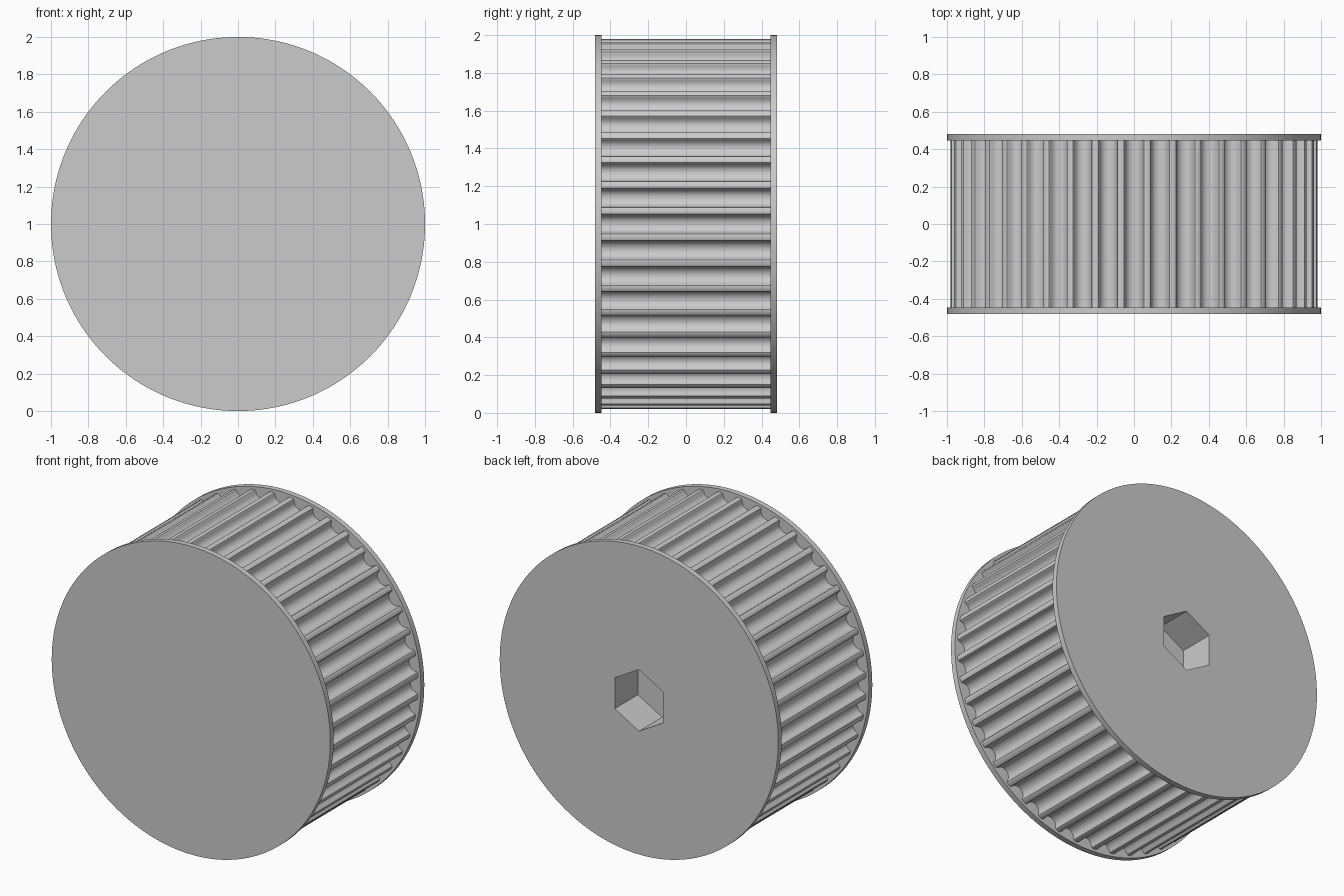
import bpy
import bmesh
from math import pi, sin, cos, sqrt

if "Cube" in bpy.data.objects:
    bpy.data.objects.remove(bpy.data.objects["Cube"], do_unlink=True)

TEETH = 44
MM = 1 / 14             # millimetres to model units
DRUM_R = 13.75 * MM
HALF_WIDTH = 6.75 * MM
FLANGE_T = 0.5 * MM
INNER = HALF_WIDTH - FLANGE_T
POCKET_R = 0.2
POCKET_DEPTH = 0.237

grey = bpy.data.materials.new("plain grey")
grey.use_nodes = True
grey.diffuse_color = (0.6, 0.6, 0.6, 1)
grey.node_tree.nodes["Principled BSDF"].inputs["Base Color"].default_value = (0.6, 0.6, 0.6, 1)


def prism(name, outline, y0, y1):
    """Extrude an (x, z) outline along y, centred at z = 1."""
    bm = bmesh.new()
    face = bm.faces.new([bm.verts.new((x, y0, z + 1)) for x, z in outline])
    made = bmesh.ops.extrude_face_region(bm, geom=[face])["geom"]
    verts = [v for v in made if isinstance(v, bmesh.types.BMVert)]
    bmesh.ops.translate(bm, verts=verts, vec=(0, y1 - y0, 0))
    bmesh.ops.recalc_face_normals(bm, faces=bm.faces[:])
    mesh = bpy.data.meshes.new(name)
    bm.to_mesh(mesh)
    bm.free()
    mesh.materials.append(grey)
    obj = bpy.data.objects.new(name, mesh)
    bpy.context.collection.objects.link(obj)
    return obj


def ring(radius, sides):
    return [(radius * sin(2 * pi * i / sides), radius * cos(2 * pi * i / sides)) for i in range(sides)]


# Half of one belt groove: offset from its centre line and depth
half_groove = [(0.847, 0), (0.735, 0.037), (0.679, 0.13), (0.656, 0.238), (0.621, 0.343),
               (0.572, 0.444), (0.512, 0.54), (0.407, 0.637), (0.282, 0.707), (0.144, 0.75)]
groove = [(-x, d) for x, d in half_groove] + [(0, 0.764)] + half_groove[::-1]
rim = sqrt(DRUM_R ** 2 - (half_groove[0][0] * MM) ** 2)

# Toothed drum outline: the groove repeated around the axis
outline = []
for i in range(TEETH):
    a = 2 * pi * i / TEETH
    for x, d in groove:
        u, r = x * MM, rim - d * MM
        outline.append((u * cos(a) + r * sin(a), r * cos(a) - u * sin(a)))
drum = prism("toothed_drum", outline, -INNER, INNER)

# Flanges
front_flange = prism("front_flange", ring(1, 160), -HALF_WIDTH, -INNER)
back_flange = prism("back_flange", ring(1, 160), INNER, HALF_WIDTH)

# Hexagonal blind pocket in the back
cutter = prism("pocket_cutter", ring(POCKET_R, 6), HALF_WIDTH - POCKET_DEPTH, HALF_WIDTH + 0.1)
cutter.hide_render = True
for obj in (drum, back_flange):
    cut = obj.modifiers.new("hex pocket", "BOOLEAN")
    cut.operation = "DIFFERENCE"
    cut.solver = "EXACT"
    cut.object = cutter
    bpy.context.view_layer.objects.active = obj
    bpy.ops.object.modifier_apply(modifier=cut.name)
bpy.data.objects.remove(cutter, do_unlink=True)

# Smooth curved walls, keep rims crisp
bpy.ops.object.select_all(action="DESELECT")
for obj in (drum, front_flange, back_flange):
    obj.select_set(True)
bpy.context.view_layer.objects.active = drum
bpy.ops.object.shade_smooth_by_angle(angle=pi / 6)
